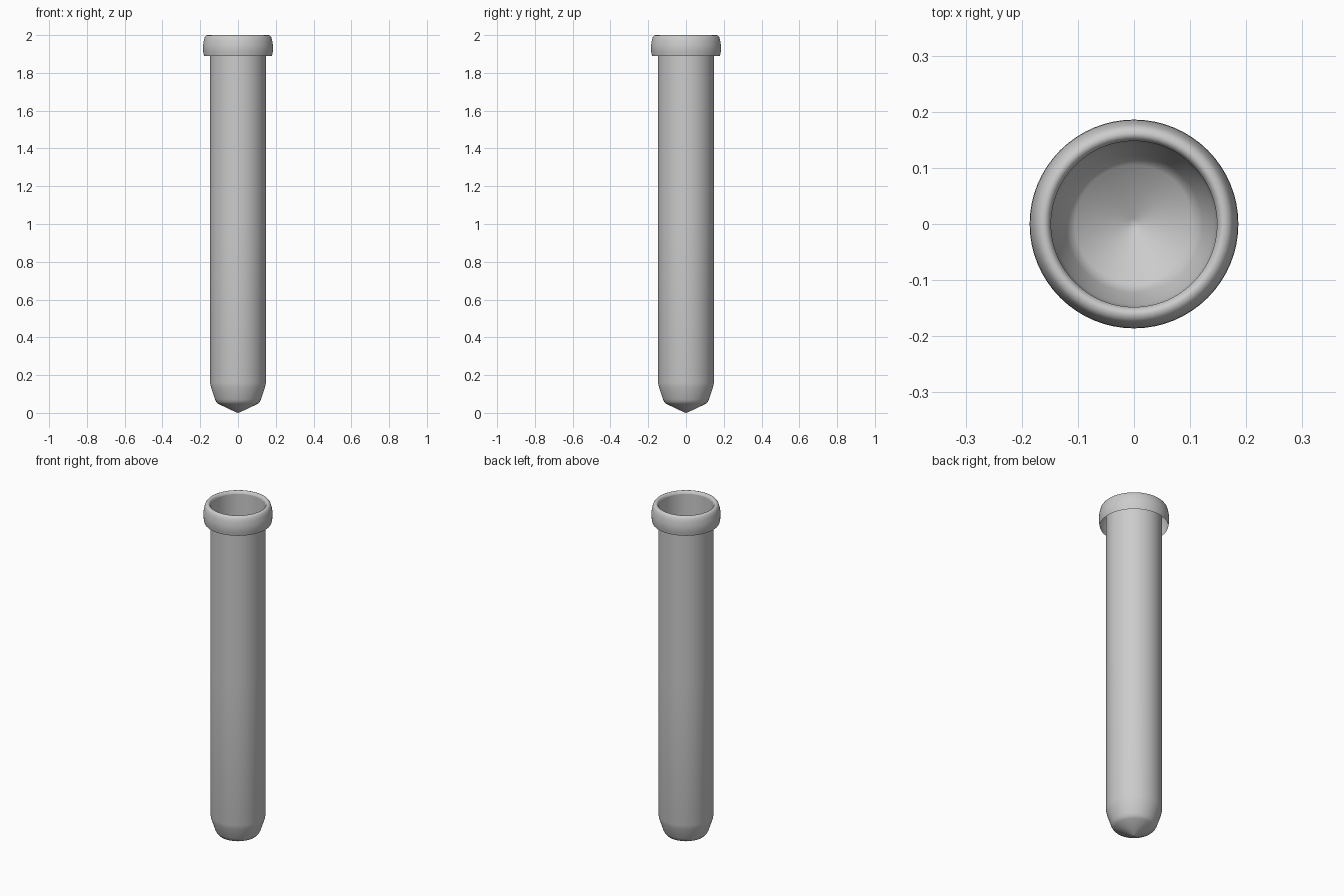
import bpy, bmesh, math

if "Cube" in bpy.data.objects:
    bpy.data.objects.remove(bpy.data.objects["Cube"])

metal = bpy.data.materials.new("light grey metal")
metal.use_nodes = True
GREY = (0.6, 0.6, 0.6, 1)
metal.diffuse_color = GREY
metal.node_tree.nodes["Principled BSDF"].inputs["Base Color"].default_value = GREY


def lathe(name, profile, steps=64):
    """Spin a (radius, height) profile around z into a thin shell."""
    bm = bmesh.new()
    verts = [bm.verts.new((r, 0, z)) for r, z in profile]
    edges = [bm.edges.new(pair) for pair in zip(verts, verts[1:])]
    bmesh.ops.spin(bm, geom=verts + edges, cent=(0, 0, 0), axis=(0, 0, 1),
                   angle=math.tau, steps=steps, use_merge=True)
    bmesh.ops.remove_doubles(bm, verts=bm.verts, dist=0.0001)
    bmesh.ops.recalc_face_normals(bm, faces=bm.faces)
    mesh = bpy.data.meshes.new(name)
    bm.to_mesh(mesh)
    bm.free()
    mesh.materials.append(metal)
    obj = bpy.data.objects.new(name, mesh)
    bpy.context.collection.objects.link(obj)
    bpy.ops.object.select_all(action='DESELECT')
    obj.select_set(True)
    bpy.context.view_layer.objects.active = obj
    bpy.ops.object.shade_smooth_by_angle(angle=math.radians(50))
    return obj


# Hollow tube with tapered shoulder and pointed tip
lathe("tube", [(0, 0), (0.01, 0.003), (0.105, 0.048), (0.115, 0.058),
               (0.122, 0.072), (0.143, 0.135), (0.148, 0.16),
               (0.148, 1.0), (0.148, 1.985)])

# Rolled collar around the mouth, open underneath
lathe("rolled_rim", [(0.148, 1.985), (0.151, 1.994), (0.156, 1.999),
                     (0.162, 2.0), (0.17, 1.997), (0.176, 1.989),
                     (0.181, 1.972), (0.185, 1.948), (0.186, 1.93),
                     (0.184, 1.91), (0.18, 1.89)])
